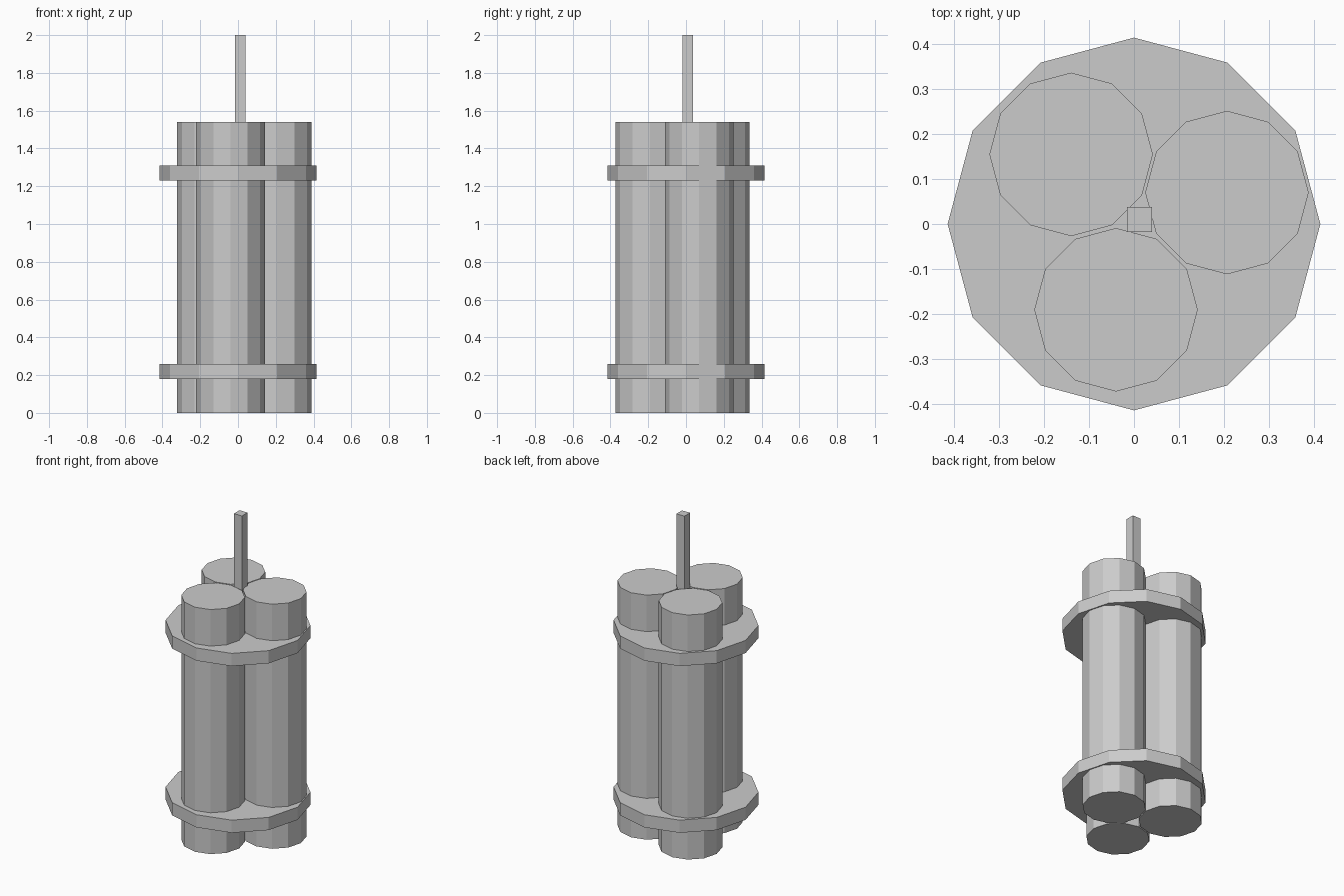
import bpy
import math

if "Cube" in bpy.data.objects:
    bpy.data.objects.remove(bpy.data.objects["Cube"])


def prism(name, x, y, z0, z1, radius, sides=12, turn=0.0):
    """Flat-shaded upright prism between two heights."""
    bpy.ops.mesh.primitive_cylinder_add(
        vertices=sides, radius=radius, depth=z1 - z0,
        location=(x, y, (z0 + z1) / 2), rotation=(0, 0, turn))
    obj = bpy.context.object
    obj.name = name
    return obj


# Three tall sticks bundled together
for i, (x, y) in enumerate([(-0.14, 0.155), (0.207, 0.07), (-0.04, -0.191)]):
    prism(f"stick_{i + 1}", x, y, 0.0, 1.54, 0.182)

# Two flat straps around the bundle
for name, z0 in (("lower_strap", 0.18), ("upper_strap", 1.23)):
    prism(name, 0, 0, z0, z0 + 0.08, 0.415)

# Square fuse rising from the gap between the sticks
prism("fuse", 0.012, 0.01, 1.27, 2.0, 0.028 * math.sqrt(2), 4, math.pi / 4)
